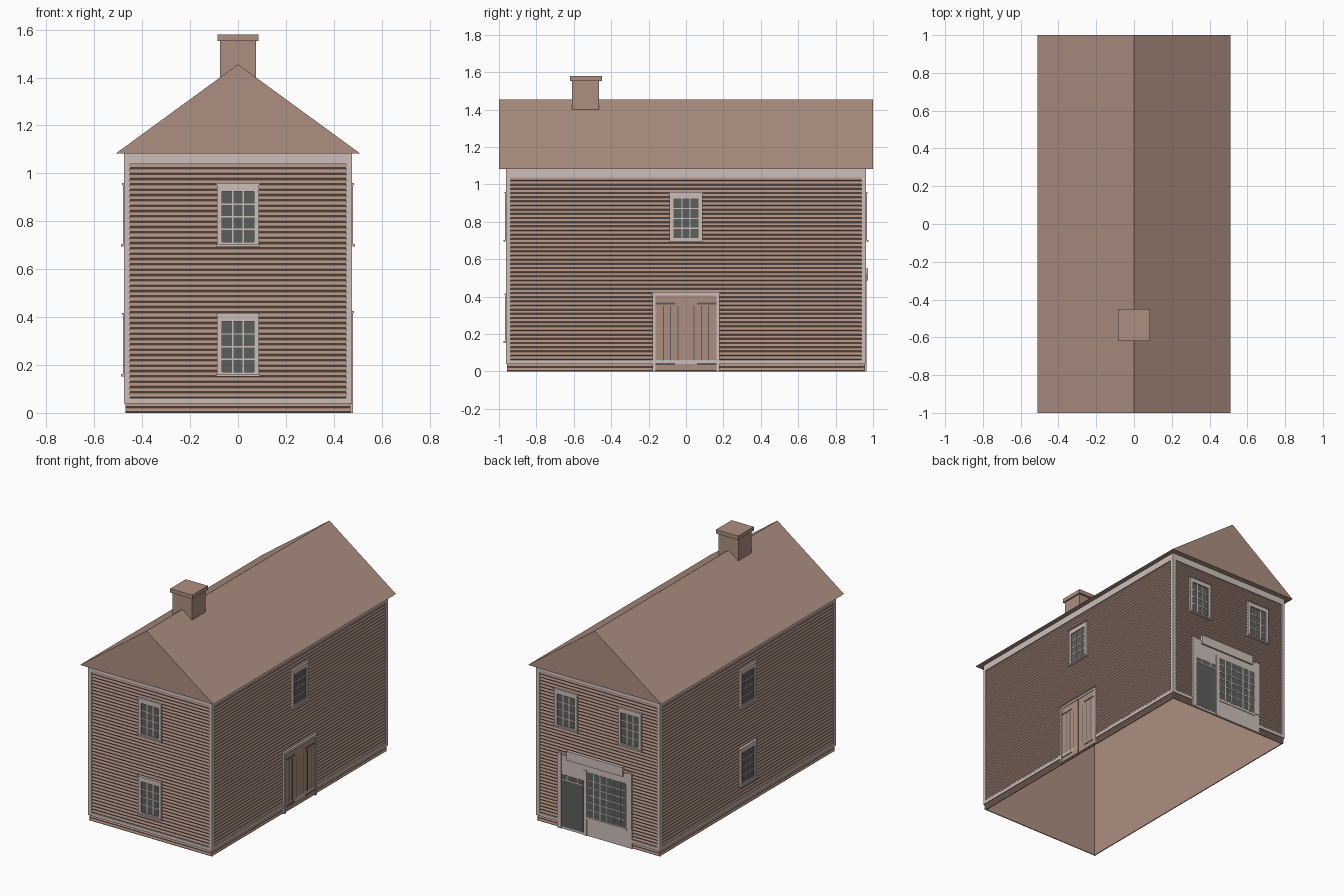
import bpy
import bmesh
from mathutils import Vector

cube = bpy.data.objects.get("Cube")
if cube:
    bpy.data.objects.remove(cube)


def material(name, rgb):
    m = bpy.data.materials.new(name)
    m.use_nodes = True
    m.diffuse_color = (*rgb, 1)
    m.node_tree.nodes["Principled BSDF"].inputs["Base Color"].default_value = (*rgb, 1)
    return m


BROWN = material("warm_brown", (0.42, 0.275, 0.22))
TRIM = material("pale_trim", (0.62, 0.52, 0.49))
GLASS = material("dark_glass", (0.105, 0.115, 0.105))

HX, HY = 0.465, 0.952          # wall core half sizes
EAVE, RIDGE = 1.083, 1.455

# each wall: outward normal, horizontal axis, distance from centre, half width
X, Y, Z = Vector((1, 0, 0)), Vector((0, 1, 0)), Vector((0, 0, 1))
WALLS = {
    "front": (-Y, X, HY, HX),
    "back": (Y, X, HY, HX),
    "left": (X, Y, HX, HY),
    "right": (-X, Y, HX, HY),
}


def finish(name, bm, mat):
    bmesh.ops.recalc_face_normals(bm, faces=bm.faces)
    mesh = bpy.data.meshes.new(name)
    bm.to_mesh(mesh)
    bm.free()
    mesh.materials.append(mat)
    ob = bpy.data.objects.new(name, mesh)
    bpy.context.collection.objects.link(ob)


def prism(bm, ring, offset):
    """Extrude a closed ring of points along offset."""
    face = bm.faces.new([bm.verts.new(p) for p in ring])
    out = bmesh.ops.extrude_face_region(bm, geom=[face])["geom"]
    moved = [g for g in out if isinstance(g, bmesh.types.BMVert)]
    bmesh.ops.translate(bm, verts=moved, vec=offset)


def panels(name, wall, mat, boxes, back=0.004):
    """Boxes on a wall, each (u0, u1, z0, z1, depth)."""
    n, u, dist, _ = WALLS[wall]
    bm = bmesh.new()
    for u0, u1, z0, z1, d in boxes:
        base = n * (dist - back)
        ring = [base + u * a + Z * b for a, b in ((u0, z0), (u1, z0), (u1, z1), (u0, z1))]
        prism(bm, ring, n * (d + back))
    finish(name, bm, mat)


def block(name, x, y0, y1, z0, z1, mat):
    bm = bmesh.new()
    prism(bm, [(-x, y0, z0), (x, y0, z0), (x, y1, z0), (-x, y1, z0)], Z * (z1 - z0))
    finish(name, bm, mat)


def clapboards(name, wall, half, z0, z1, count, depth):
    """Lapped boards with slanted undersides, one sawtooth profile along the wall."""
    n, u, dist, _ = WALLS[wall]
    bm = bmesh.new()
    step = (z1 - z0) / count
    profile = [(-0.002, z0)]
    for i in range(count):
        z = z0 + i * step
        profile += [(0.0005, z), (depth, z + step * 0.3)]
    profile += [(0.0005, z1), (-0.002, z1)]
    ring = [n * (dist + d) - u * half + Z * z for d, z in profile]
    prism(bm, ring, u * (2 * half))
    finish(name, bm, BROWN)


def grid(u0, u1, z0, z1, cols, rows, depth, w=0.003):
    """Glazing bars between panes."""
    bars = []
    for i in range(1, cols):
        c = u0 + (u1 - u0) * i / cols
        bars.append((c - w, c + w, z0, z1, depth))
    for i in range(1, rows):
        c = z0 + (z1 - z0) * i / rows
        bars.append((u0, u1, c - w, c + w, depth))
    return bars


def window(name, wall, c, z0):
    z1 = z0 + 0.256
    g = (c - 0.067, c + 0.067, z0 + 0.013, z1 - 0.032)
    panels(name + "_glass", wall, GLASS, [(*g, 0.009)])
    boxes = [(c - 0.088, g[0], z0, z1, 0.016), (g[1], c + 0.088, z0, z1, 0.016),
             (g[0], g[1], g[3], z1, 0.016), (g[0], g[1], z0, g[2], 0.016),
             (c - 0.092, c + 0.092, z1 - 0.004, z1 + 0.003, 0.019),
             (c - 0.092, c + 0.092, z0 - 0.006, z0 + 0.004, 0.024)]
    panels(name + "_frame", wall, TRIM, boxes + grid(*g, 3, 4, 0.011))


# hollow body, open underneath
for wall, (n, u, dist, half) in WALLS.items():
    panels(wall + "_wall", wall, BROWN, [(-half, half, 0, EAVE, 0)], back=0.006)

# roof
bm = bmesh.new()
prism(bm, [(-0.51, -1, EAVE), (0.51, -1, EAVE), (0, -1, RIDGE)], Y * 2)
finish("gable_roof", bm, BROWN)

# chimney
block("chimney_stack", 0.075, -0.61, -0.465, 1.40, 1.553, BROWN)
block("chimney_cap", 0.085, -0.62, -0.45, 1.553, 1.58, BROWN)

# siding, foundation courses and trim boards on every wall
for wall, (n, u, dist, half) in WALLS.items():
    edge = half + 0.010
    inner = half - 0.015
    clapboards(wall + "_siding", wall, inner, 0.06, 1.04, 44, 0.006)
    clapboards(wall + "_foundation", wall, half + 0.004, 0, 0.04, 2, 0.006)
    panels(wall + "_trim", wall, TRIM, [
        (-edge, -inner, 0.04, EAVE, 0.010), (inner, edge, 0.04, EAVE, 0.010),
        (-inner, inner, 1.038, EAVE, 0.010), (-inner, inner, 0.04, 0.062, 0.010)])

# sash windows
for label, wall, centre, sill in (
        ("front_upper_window", "front", 0, 0.7), ("front_lower_window", "front", 0, 0.158),
        ("left_upper_window", "left", 0, 0.7),
        ("right_upper_window", "right", 0, 0.7), ("right_lower_window", "right", 0, 0.158),
        ("back_window_a", "back", 0.245, 0.7), ("back_window_b", "back", -0.245, 0.7)):
    window(label, wall, centre, sill)

# double plank door on the left wall
panels("plank_door", "left", BROWN, [(-0.162, 0.162, 0.005, 0.408, 0.010)])
panels("plank_door_frame", "left", TRIM, [
    (-0.178, -0.162, 0, 0.423, 0.015), (0.162, 0.178, 0, 0.423, 0.015),
    (-0.162, 0.162, 0.405, 0.423, 0.015), (-0.181, 0.181, 0.418, 0.425, 0.019)])
gaps = [(s * c - 0.003, s * c + 0.003, 0.06, 0.35, 0.0102)
        for s in (-1, 1) for c in (0.043, 0.082, 0.121)]
gaps.append((-0.001, 0.001, 0.005, 0.405, 0.0102))
panels("plank_gaps", "left", GLASS, gaps)
panels("strap_hinges", "left", GLASS, [
    (min(s * 0.06, s * 0.162), max(s * 0.06, s * 0.162), z - 0.005, z + 0.005, 0.012)
    for s in (-1, 1) for z in (0.04, 0.363)])

# shop front on the back wall
panels("shop_surround", "back", TRIM, [
    (-0.26, 0.31, 0, 0.51, 0.010), (0.28, 0.31, 0, 0.52, 0.014),
    (-0.26, -0.22, 0.13, 0.52, 0.014), (0.085, 0.11, 0, 0.45, 0.014),
    (-0.22, 0.085, 0.115, 0.13, 0.014)])
panels("shop_sign_board", "back", TRIM, [(-0.195, 0.235, 0.487, 0.55, 0.022)])
panels("shop_window_glass", "back", GLASS, [(-0.218, 0.082, 0.135, 0.44, 0.011)])
panels("shop_window_bars", "back", TRIM, grid(-0.218, 0.082, 0.135, 0.44, 6, 6, 0.013))
panels("shop_door", "back", GLASS, [(0.113, 0.278, 0.015, 0.375, 0.011)])
panels("shop_door_transom", "back", TRIM,
       grid(0.113, 0.278, 0.345, 0.375, 4, 1, 0.013) + [(0.113, 0.278, 0.338, 0.345, 0.013)])
